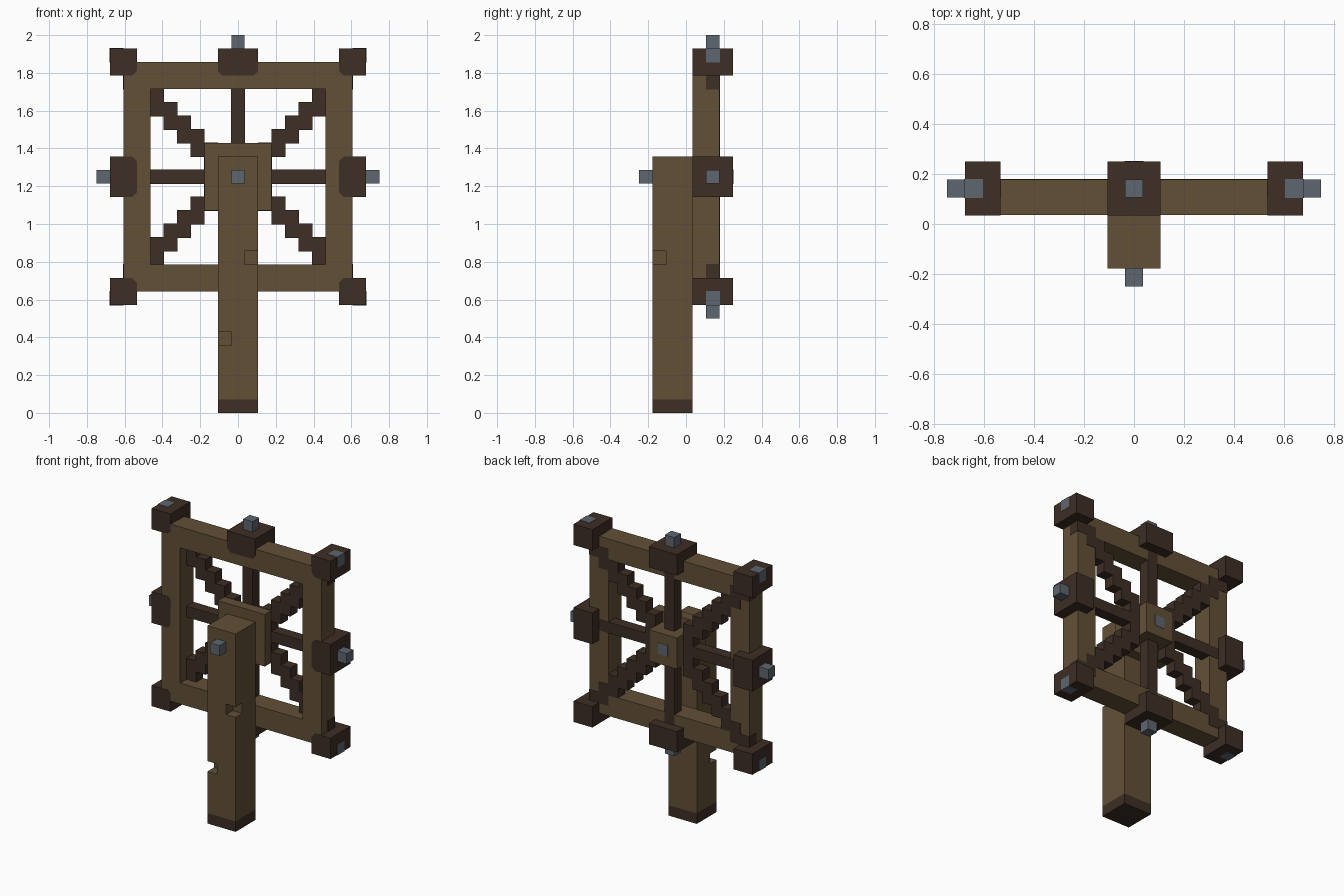
import bpy
import bmesh
from mathutils import Vector

cube = bpy.data.objects.get("Cube")
if cube:
    bpy.data.objects.remove(cube, do_unlink=True)

U = 2 / 28            # one block of the grid
CX, CY, CZ = 10.5, 3.5, 17.5   # grid centre in x and y, wheel centre in z
PAD = 0.03            # tiny overlap so inlaid parts show on flush faces


def material(name, rgb):
    def lin(c):
        c /= 255
        return c / 12.92 if c <= 0.04045 else ((c + 0.055) / 1.055) ** 2.4
    col = (*[lin(c) for c in rgb], 1)
    m = bpy.data.materials.new(name)
    m.use_nodes = True
    m.diffuse_color = col
    bsdf = m.node_tree.nodes["Principled BSDF"]
    bsdf.inputs["Base Color"].default_value = col
    bsdf.inputs["Roughness"].default_value = 0.9
    return m


WOOD = material("oak_brown", (98, 80, 54))
DARK = material("dark_wood", (61, 46, 37))
IRON = material("iron_grey", (94, 102, 111))


def world(x, y, z):
    return Vector(((x - CX) * U, (y - CY) * U, z * U))


def add_box(bm, lo, hi, pad=0.0):
    a = world(*[v - pad for v in lo])
    b = world(*[v + pad for v in hi])
    verts = bmesh.ops.create_cube(bm, size=1)["verts"]
    for v in verts:
        v.co = Vector([a[i] if v.co[i] < 0 else b[i] for i in range(3)])


def finish(name, bm, mat):
    bmesh.ops.recalc_face_normals(bm, faces=bm.faces)
    me = bpy.data.meshes.new(name)
    bm.to_mesh(me)
    bm.free()
    me.materials.append(mat)
    ob = bpy.data.objects.new(name, me)
    bpy.context.collection.objects.link(ob)
    return ob


def boxes(name, mat, items, pad=0.0):
    bm = bmesh.new()
    for lo, hi in items:
        add_box(bm, lo, hi, pad)
    return finish(name, bm, mat)


def mirror(box, x=True, z=True):
    """Repeat a box across the wheel centre in x and/or z."""
    out = [box]
    for axis, centre, use in ((0, CX, x), (2, CZ, z)):
        if use:
            for lo, hi in list(out):
                l, h = list(lo), list(hi)
                l[axis], h[axis] = 2 * centre - hi[axis], 2 * centre - lo[axis]
                out.append((tuple(l), tuple(h)))
    return out


# Standing post with two chipped edges
post = boxes("post", WOOD, [((9, 1, 1), (12, 4, 19))])
chips = boxes("post_chip_cutter", WOOD, [((11, 0.5, 11), (12.5, 2, 12)),
                                         ((8.5, 0.5, 5), (10, 2, 6))])
chips.hide_render = True
mod = post.modifiers.new("chips", 'BOOLEAN')
mod.operation = 'DIFFERENCE'
mod.solver = 'EXACT'
mod.object = chips
bpy.context.view_layer.objects.active = post
bpy.ops.object.modifier_apply(modifier="chips")
bpy.data.objects.remove(chips, do_unlink=True)

boxes("post_foot", DARK, [((9, 1, 0), (12, 4, 1))])

# Square wheel frame
boxes("frame_sides", WOOD, mirror(((17, 4, 9), (19, 6, 26)), z=False))
boxes("frame_rails", WOOD, mirror(((4, 4, 24), (17, 6, 26)), x=False))

# Hub plate and the boss behind it
boxes("hub_plate", WOOD, [((8, 4, 15), (13, 5, 20))])
boxes("hub_boss", WOOD, [((9, 5, 16), (12, 7, 19))])

# Spokes: straight ones cross the frame, diagonal ones climb in steps
boxes("upright_spokes", DARK, mirror(((10, 5, 19), (11, 6, 25.5)), x=False), PAD)
boxes("level_spokes", DARK, mirror(((12, 5, 17), (18.5, 6, 18)), z=False), PAD)
steps = []
for i in range(7):
    steps += mirror(((12 + i, 5, 18 + i), (13 + i, 6, 20 + i)))
boxes("diagonal_spokes", DARK, steps, PAD)

# Dark blocks on the corners and middles of the frame
corner = mirror(((18, 4 + PAD, 25), (20, 7, 27)))
side = mirror(((18, 4 + PAD, 16), (20, 7, 19)), z=False)
end = mirror(((9, 4 + PAD, 25), (12, 7, 27)), x=False)
boxes("corner_blocks", DARK, corner)
boxes("side_blocks", DARK, side)
boxes("end_blocks", DARK, end)

# Thin front faces of the blocks, clipped at the corners nearest the hub
bm = bmesh.new()
for lo, hi in corner + side + end:
    mid_x, mid_z = (lo[0] + hi[0]) / 2, (lo[2] + hi[2]) / 2
    inner_x = 0 if abs(mid_x - CX) < 1 else (-1 if mid_x > CX else 1)
    inner_z = 0 if abs(mid_z - CZ) < 1 else (-1 if mid_z > CZ else 1)
    pts = []
    for sx, sz in ((-1, -1), (1, -1), (1, 1), (-1, 1)):
        x = hi[0] if sx > 0 else lo[0]
        z = hi[2] if sz > 0 else lo[2]
        if inner_x in (0, sx) and inner_z in (0, sz):
            c = 0.35
            cut = [(x, z - sz * c), (x - sx * c, z)]
            pts += cut if sx * sz < 0 else cut[::-1]
            if sx * sz < 0:
                pts[-2:] = cut[::-1]
            else:
                pts[-2:] = cut
        else:
            pts.append((x, z))
    # keep the outline in order around its centre
    ring = sorted(pts, key=lambda p: -Vector((1, 0)).angle_signed(
        Vector((p[0] - mid_x, p[1] - mid_z))))
    face = bm.faces.new([bm.verts.new(world(x, 4 + PAD, z)) for x, z in ring])
    ext = bmesh.ops.extrude_face_region(bm, geom=[face])["geom"]
    for v in ext:
        if isinstance(v, bmesh.types.BMVert):
            v.co.y -= 2 * PAD * U
finish("block_front_faces", bm, DARK)

# Iron pegs: around the wheel, on the post, and inlaid in corners and boss
pegs = mirror(((20, 5, 17), (21, 6, 18)), z=False)
pegs += mirror(((10, 5, 27), (11, 6, 28)), x=False)
boxes("wheel_pegs", IRON, pegs)
boxes("axle_peg", IRON, [((10, 0, 17), (11, 1, 18))])
boxes("corner_studs", IRON, mirror(((19, 5, 26), (20, 6, 27))), PAD)
boxes("boss_stud", IRON, [((10, 6, 17), (11, 7, 18))], PAD)
